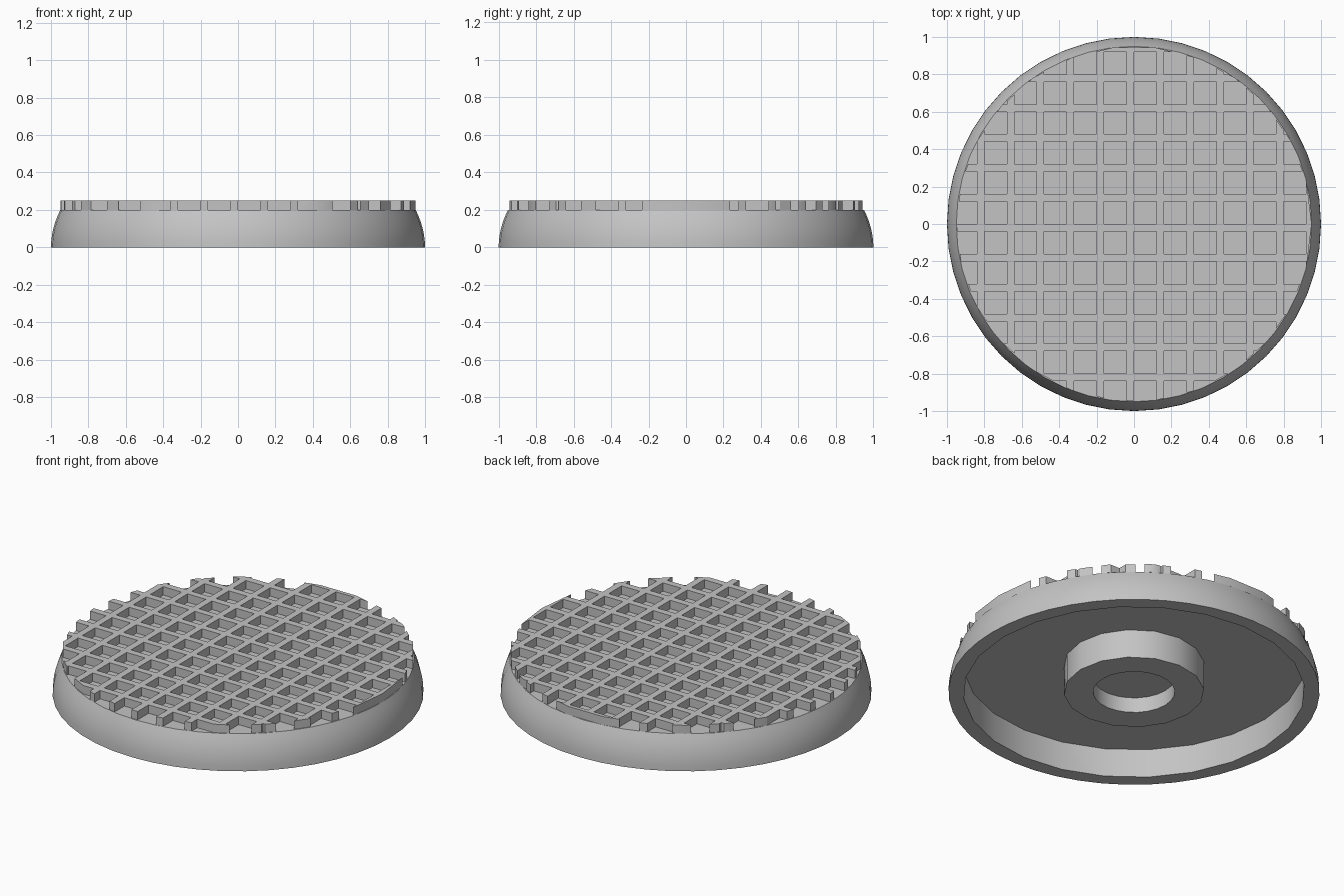
import bpy, bmesh, math
from mathutils import Matrix, Vector

if "Cube" in bpy.data.objects:
    bpy.data.objects.remove(bpy.data.objects["Cube"])

grey = bpy.data.materials.new("light_grey")
grey.use_nodes = True
colour = (0.55, 0.55, 0.55, 1)
grey.diffuse_color = colour
grey.node_tree.nodes["Principled BSDF"].inputs["Base Color"].default_value = colour


def make_object(name, bm):
    bmesh.ops.recalc_face_normals(bm, faces=bm.faces)
    mesh = bpy.data.meshes.new(name)
    bm.to_mesh(mesh)
    bm.free()
    mesh.materials.append(grey)
    obj = bpy.data.objects.new(name, mesh)
    bpy.context.collection.objects.link(obj)
    return obj


def lathe(name, profile, sides):
    """Stack rings of (radius, z) into a closed solid."""
    bm = bmesh.new()
    rings = []
    for r, z in profile:
        angles = [math.tau * i / sides for i in range(sides)]
        rings.append([bm.verts.new((r * math.cos(a), r * math.sin(a), z)) for a in angles])
    for low, high in zip(rings, rings[1:]):
        for i in range(sides):
            j = (i + 1) % sides
            bm.faces.new((low[i], low[j], high[j], high[i]))
    bm.faces.new(rings[0])
    bm.faces.new(rings[-1])
    return make_object(name, bm)


def cylinder(name, radius, bottom, top, sides):
    return lathe(name, [(radius, bottom), (radius, top)], sides)


def select_only(obj):
    bpy.ops.object.select_all(action="DESELECT")
    obj.select_set(True)
    bpy.context.view_layer.objects.active = obj


def cut(obj, cutter):
    cutter.hide_render = True
    select_only(obj)
    mod = obj.modifiers.new("cut", "BOOLEAN")
    mod.operation = "DIFFERENCE"
    mod.solver = "EXACT"
    mod.object = cutter
    bpy.ops.object.modifier_apply(modifier=mod.name)
    bpy.data.objects.remove(cutter)


# Curved base with a hollow underside
FLOOR, TOP, GRID_RADIUS = 0.2, 0.25, 0.95
steps = 6
profile = [(1 - (1 - GRID_RADIUS) * (k / steps) ** 2, FLOOR * k / steps) for k in range(steps + 1)]
base = lathe("base_shell", profile, 48)
cut(base, cylinder("cavity_cutter", 0.92, -0.1, 0.17, 24))

# Central boss with a blind hole
boss = cylinder("centre_boss", 0.378, 0, 0.18, 16)
cut(boss, cylinder("hole_cutter", 0.22, -0.1, 0.09, 24))

# Waffle grid of ribs, open where the pockets meet the edge
grid = cylinder("tread_grid", GRID_RADIUS, FLOOR, TOP, 26)
PITCH, POCKET = 0.16, 0.12
bm = bmesh.new()
for i in range(-6, 6):
    for j in range(-6, 6):
        x, y = i * PITCH + POCKET / 2, j * PITCH + POCKET / 2
        if math.hypot(x, y) < 1.1:
            place = Matrix.Translation((x, y, TOP)) @ Matrix.Diagonal((POCKET, POCKET, 0.3, 1))
            bmesh.ops.create_cube(bm, size=1, matrix=place)
cut(grid, make_object("pocket_cutter", bm))

for obj in (base, boss, grid):
    select_only(obj)
    bpy.ops.object.shade_smooth_by_angle(angle=math.radians(30))
